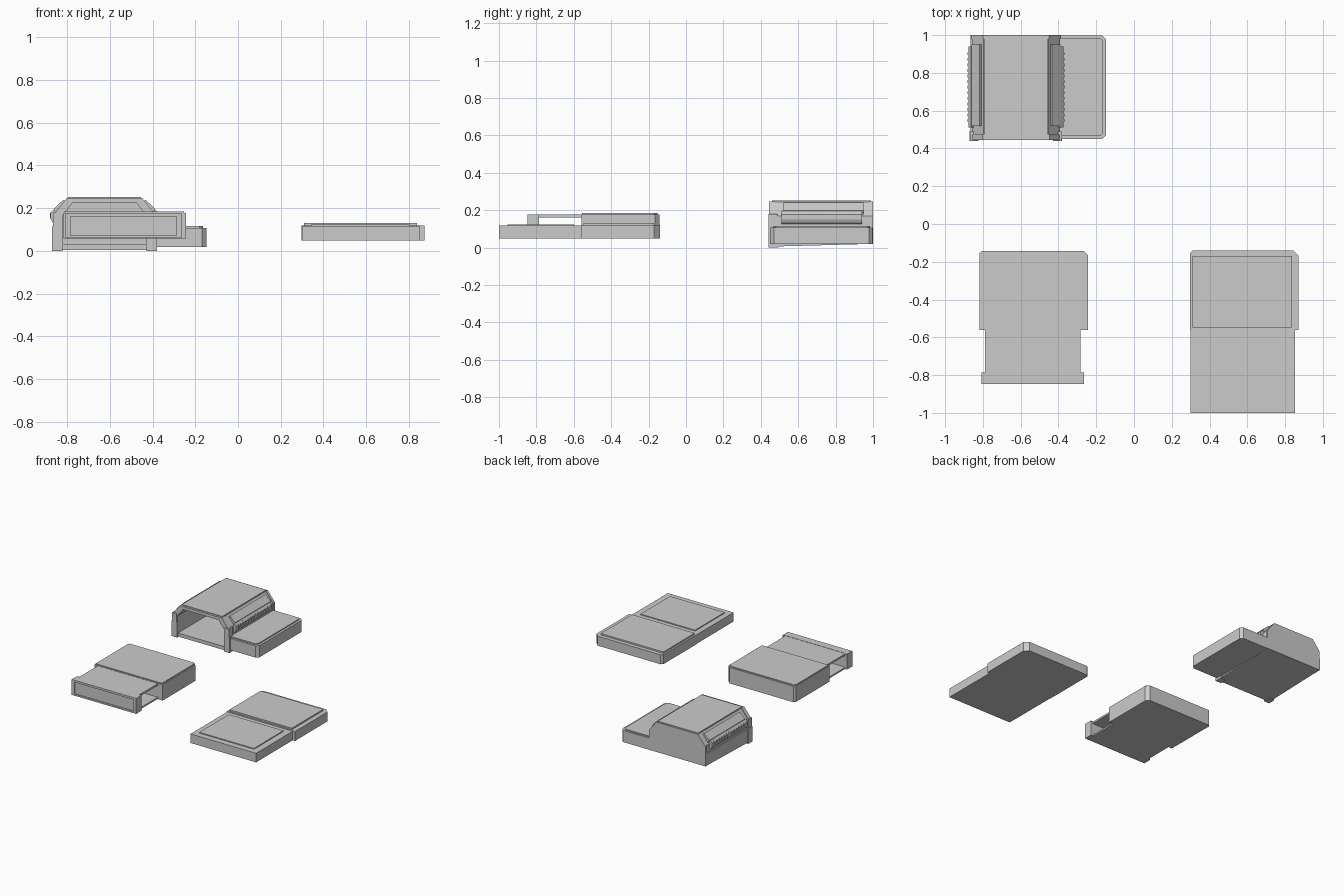
import bpy, bmesh

if "Cube" in bpy.data.objects:
    bpy.data.objects.remove(bpy.data.objects["Cube"])

# Extrude a closed 2D profile along one axis
def prism(name, pts, axis, lo, hi):
    place = {'x': lambda p, t: (t, p[0], p[1]),
             'y': lambda p, t: (p[0], t, p[1]),
             'z': lambda p, t: (p[0], p[1], t)}[axis]
    bm = bmesh.new()
    a = [bm.verts.new(place(p, lo)) for p in pts]
    b = [bm.verts.new(place(p, hi)) for p in pts]
    n = len(pts)
    bm.faces.new(a)
    bm.faces.new(b[::-1])
    for i in range(n):
        j = (i + 1) % n
        bm.faces.new((a[i], b[i], b[j], a[j]))
    bmesh.ops.recalc_face_normals(bm, faces=bm.faces)
    me = bpy.data.meshes.new(name)
    bm.to_mesh(me)
    bm.free()
    ob = bpy.data.objects.new(name, me)
    bpy.context.collection.objects.link(ob)
    return ob

def box(name, x0, x1, y0, y1, z0, z1):
    return prism(name, [(x0, y0), (x1, y0), (x1, y1), (x0, y1)], 'z', z0, z1)

# Slab with individually clipped corners: front-left, front-right, back-right, back-left
def slab(name, x0, x1, y0, y1, z0, z1, fl=0, fr=0, br=0, bl=0):
    pts = []
    for x, y, sx, sy, c, swap in ((x0, y0, 1, 1, fl, 0), (x1, y0, -1, 1, fr, 1),
                                  (x1, y1, -1, -1, br, 0), (x0, y1, 1, -1, bl, 1)):
        if c:
            pair = [(x, y + sy * c), (x + sx * c, y)]
            pts += pair[::-1] if swap else pair
        else:
            pts.append((x, y))
    return prism(name, pts, 'z', z0, z1)

# ---------- Hangar building (back left) ----------
CX = -0.625

def arch(half, side_top, roof_half, roof_z, bottom):
    return [(CX - half, bottom), (CX - half, side_top), (CX - roof_half, roof_z),
            (CX + roof_half, roof_z), (CX + half, side_top), (CX + half, bottom)]

inner = arch(0.195, 0.165, 0.15, 0.225, 0.03)[::-1]
prism("hangar_shell", arch(0.232, 0.17, 0.172, 0.244, 0.03) + inner, 'y', 0.45, 0.985)
prism("hangar_back_wall", arch(0.238, 0.17, 0.175, 0.247, 0.02), 'y', 0.98, 1.0)
prism("hangar_front_frame", arch(0.238, 0.17, 0.177, 0.247, 0.03) + inner, 'y', 0.445, 0.475)
box("hangar_roof_plate", CX - 0.17, CX + 0.17, 0.46, 0.99, 0.24, 0.252)
prism("hangar_floor", [(0.45, 0.005), (1.0, 0.02), (1.0, 0.032), (0.45, 0.032)],
      'x', CX - 0.238, CX + 0.238)

for s, side in ((-1, "left"), (1, "right")):
    # lower wall, front pillar and foot
    xs = sorted((CX + s * 0.195, CX + s * 0.24))
    box(side + "_lower_wall", *xs, 0.45, 1.0, 0.02, 0.112)
    xs = sorted((CX + s * 0.197, CX + s * 0.245))
    box(side + "_front_pillar", *xs, 0.44, 0.495, 0.0, 0.115)
    xs = sorted((CX + s * 0.2, CX + s * 0.24))
    box(side + "_upper_pillar", *xs, 0.44, 0.49, 0.115, 0.18)
    # side panel that bulges past the wall, with sloping upper panel
    prim = [(0.225, 0.122), (0.245, 0.135), (0.252, 0.15), (0.252, 0.178),
            (0.237, 0.195), (0.215, 0.17)]
    prism(side + "_side_panel", [(CX + s * x, z) for x, z in prim], 'y', 0.51, 0.94)
    slope = [(0.225, 0.17), (0.236, 0.198), (0.192, 0.24), (0.178, 0.225)]
    prism(side + "_slope_panel", [(CX + s * x, z) for x, z in slope], 'y', 0.52, 0.95)
    # vent slats
    slat = [(0.245, 0.148), (0.256, 0.154), (0.256, 0.176), (0.245, 0.187)]
    for i in range(13):
        y = 0.54 + i * 0.0295
        prism(f"{side}_vent_slat_{i}", [(CX + s * x, z) for x, z in slat], 'y', y, y + 0.015)

# Low annex beside the hangar
slab("annex", -0.40, -0.148, 0.45, 0.998, 0.019, 0.108, fr=0.02, br=0.02)
slab("annex_roof", -0.39, -0.165, 0.465, 0.985, 0.10, 0.116, fr=0.015, br=0.015)

# ---------- Hollow-fronted block (front left) ----------
slab("block_rear", -0.817, -0.243, -0.56, -0.142, 0.057, 0.178, br=0.025, bl=0.012)
slab("block_rear_top", -0.812, -0.252, -0.555, -0.152, 0.17, 0.185, br=0.02, bl=0.01)
box("block_front_roof", -0.79, -0.283, -0.83, -0.55, 0.162, 0.176)
box("block_front_floor", -0.79, -0.283, -0.83, -0.55, 0.06, 0.072)
box("block_front_wall", -0.795, -0.275, -0.84, -0.79, 0.06, 0.176)
for s, x0, x1 in ((-1, -0.807, -0.785), (1, -0.287, -0.264)):
    box("block_end_post", x0, x1, -0.848, -0.785, 0.06, 0.178)
box("block_front_sill", -0.80, -0.27, -0.848, -0.79, 0.06, 0.072)
box("block_front_lintel", -0.80, -0.27, -0.848, -0.79, 0.162, 0.178)

# ---------- Flat two-part pad (right) ----------
slab("pad_rear", 0.297, 0.872, -0.56, -0.14, 0.048, 0.12, br=0.03, bl=0.015)
box("pad_rear_panel", 0.31, 0.837, -0.547, -0.17, 0.11, 0.131)
box("pad_front", 0.30, 0.853, -1.0, -0.55, 0.048, 0.117)
box("pad_front_panel", 0.343, 0.803, -0.955, -0.60, 0.11, 0.124)
